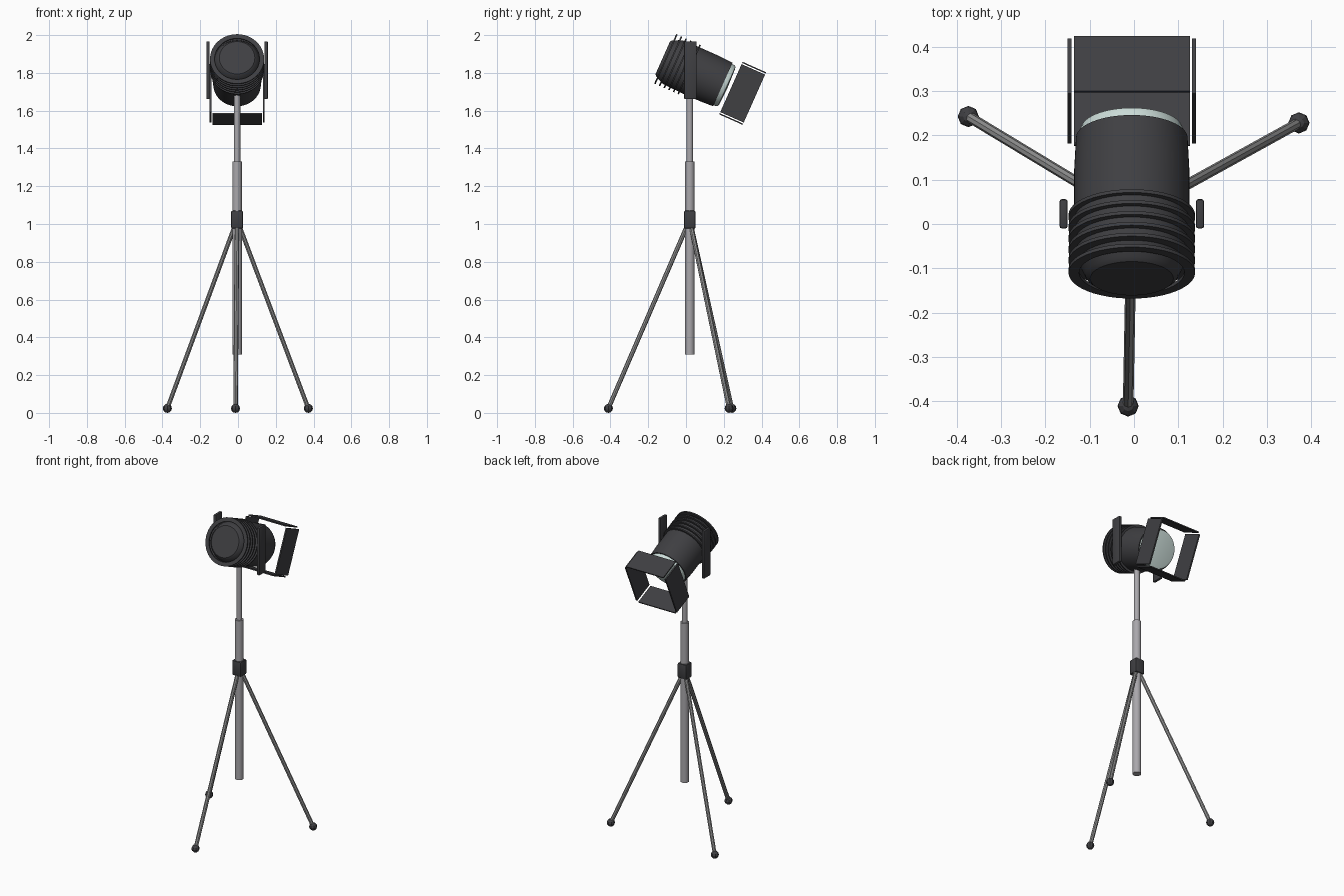
import bpy, bmesh, math
from mathutils import Matrix, Vector

if "Cube" in bpy.data.objects:
    bpy.data.objects.remove(bpy.data.objects["Cube"])

CX, CY = -0.005, 0.02            # axis of the stand
TILT = math.radians(24)


def material(name, rgb):
    m = bpy.data.materials.new(name)
    m.diffuse_color = (*rgb, 1)
    m.use_nodes = True
    m.node_tree.nodes["Principled BSDF"].inputs["Base Color"].default_value = m.diffuse_color
    return m


BLACK = material("black_metal", (0.05, 0.05, 0.055))
STEEL = material("steel", (0.40, 0.39, 0.41))
LEG = material("leg_steel", (0.30, 0.30, 0.30))
GLASS = material("pale_glass", (0.60, 0.72, 0.69))


def finish(name, bm, mat, matrix=Matrix(), smooth=True):
    bmesh.ops.recalc_face_normals(bm, faces=bm.faces)
    me = bpy.data.meshes.new(name)
    bm.to_mesh(me)
    bm.free()
    ob = bpy.data.objects.new(name, me)
    bpy.context.collection.objects.link(ob)
    ob.matrix_world = matrix
    me.materials.append(mat)
    if smooth:
        bpy.ops.object.select_all(action='DESELECT')
        ob.select_set(True)
        bpy.context.view_layer.objects.active = ob
        bpy.ops.object.shade_smooth_by_angle(angle=math.radians(30))
    return ob


def lathe(name, profile, mat, matrix=Matrix(), sides=48, closed=False):
    """Revolve (radius, height) points about local z."""
    bm = bmesh.new()
    vs = [bm.verts.new((r, 0, h)) for r, h in profile]
    pairs = list(zip(vs, vs[1:] + vs[:1])) if closed else list(zip(vs, vs[1:]))
    edges = [bm.edges.new(p) for p in pairs]
    bmesh.ops.spin(bm, geom=vs + edges, cent=(0, 0, 0), axis=(0, 0, 1),
                   angle=math.tau, steps=sides, use_duplicate=False)
    bmesh.ops.remove_doubles(bm, verts=bm.verts, dist=1e-5)
    return finish(name, bm, mat, matrix)


def box(name, size, centre, mat, matrix=Matrix(), bevel=0.0):
    bm = bmesh.new()
    bmesh.ops.create_cube(bm, size=1, matrix=Matrix.Translation(centre) @ Matrix.Diagonal((*size, 1)))
    if bevel:
        bmesh.ops.bevel(bm, geom=bm.edges[:], offset=bevel, segments=2, profile=0.5, affect='EDGES')
    return finish(name, bm, mat, matrix)


def rod(name, a, b, radius, sides, mat, smooth=True):
    a, b = Vector(a), Vector(b)
    bm = bmesh.new()
    bmesh.ops.create_cone(bm, cap_ends=True, segments=sides, radius1=radius,
                          radius2=radius, depth=(b - a).length)
    rot = (b - a).to_track_quat('Z', 'Y').to_matrix().to_4x4()
    return finish(name, bm, mat, Matrix.Translation((a + b) / 2) @ rot, smooth)


# Telescopic pole and clamp
rod("lower_pole", (CX, CY, 0.31), (CX, CY, 1.33), 0.025, 24, STEEL)
rod("upper_pole", (CX, CY, 1.32), (CX, CY, 1.75), 0.017, 24, STEEL)
box("clamp", (0.064, 0.062, 0.095), (CX, CY, 1.023), BLACK, bevel=0.008)

# Tripod legs with ball feet
for i in range(3):
    ang = math.radians(28.9 + 120 * i)
    c, s = math.cos(ang), math.sin(ang)
    foot = (CX + 0.431 * c, CY + 0.431 * s, 0.024)
    rod(f"leg_{i + 1}", (CX + 0.01 * c, CY + 0.01 * s, 1.0), foot, 0.012, 8, LEG, smooth=False)
    bm = bmesh.new()
    bmesh.ops.create_uvsphere(bm, u_segments=8, v_segments=6, radius=0.024)
    finish(f"foot_{i + 1}", bm, BLACK, Matrix.Translation(foot), smooth=False)

# Lamp head frame: local z runs from the rear cap towards the lens, local y is up
d = Vector((0, math.cos(TILT), -math.sin(TILT)))
u = Vector((0, math.sin(TILT), math.cos(TILT)))
x = u.cross(d)
head = Matrix.Translation((CX, -0.123, 1.88)) @ Matrix((x, u, d)).transposed().to_4x4()

# Housing with tapered rear cap
lathe("housing", [(0, 0), (0.094, 0), (0.104, 0.008), (0.122, 0.045), (0.127, 0.06),
                  (0.130, 0.17), (0.130, 0.27), (0.126, 0.348), (0.116, 0.348), (0, 0.345)],
      BLACK, head)

# Cooling fins
for i in range(6):
    t = 0.014 + 0.027 * i
    lathe(f"cooling_fin_{i + 1}", [(0.119, t), (0.143, t), (0.143, t + 0.008), (0.119, t + 0.008)],
          BLACK, head, closed=True)

# Lens
lathe("lens", [(0, 0.34), (0.120, 0.34), (0.119, 0.360), (0.114, 0.371), (0.10, 0.374), (0, 0.378)],
      GLASS, head)

# Barn doors: top and bottom flaps, then side flaps
for side, label in ((1, "top"), (-1, "bottom")):
    box(f"{label}_flap", (0.262, 0.007, 0.136), (0, side * 0.149, 0.463), BLACK, head)
for side, label in ((1, "left"), (-1, "right")):
    box(f"{label}_flap", (0.009, 0.278, 0.136), (side * 0.141, 0, 0.463), BLACK, head)

# Yoke arms
for side, label in ((-1, "left"), (1, "right")):
    box(f"{label}_yoke_arm", (0.018, 0.066, 0.305), (CX + side * 0.154, 0.023, 1.814), BLACK, bevel=0.005)
